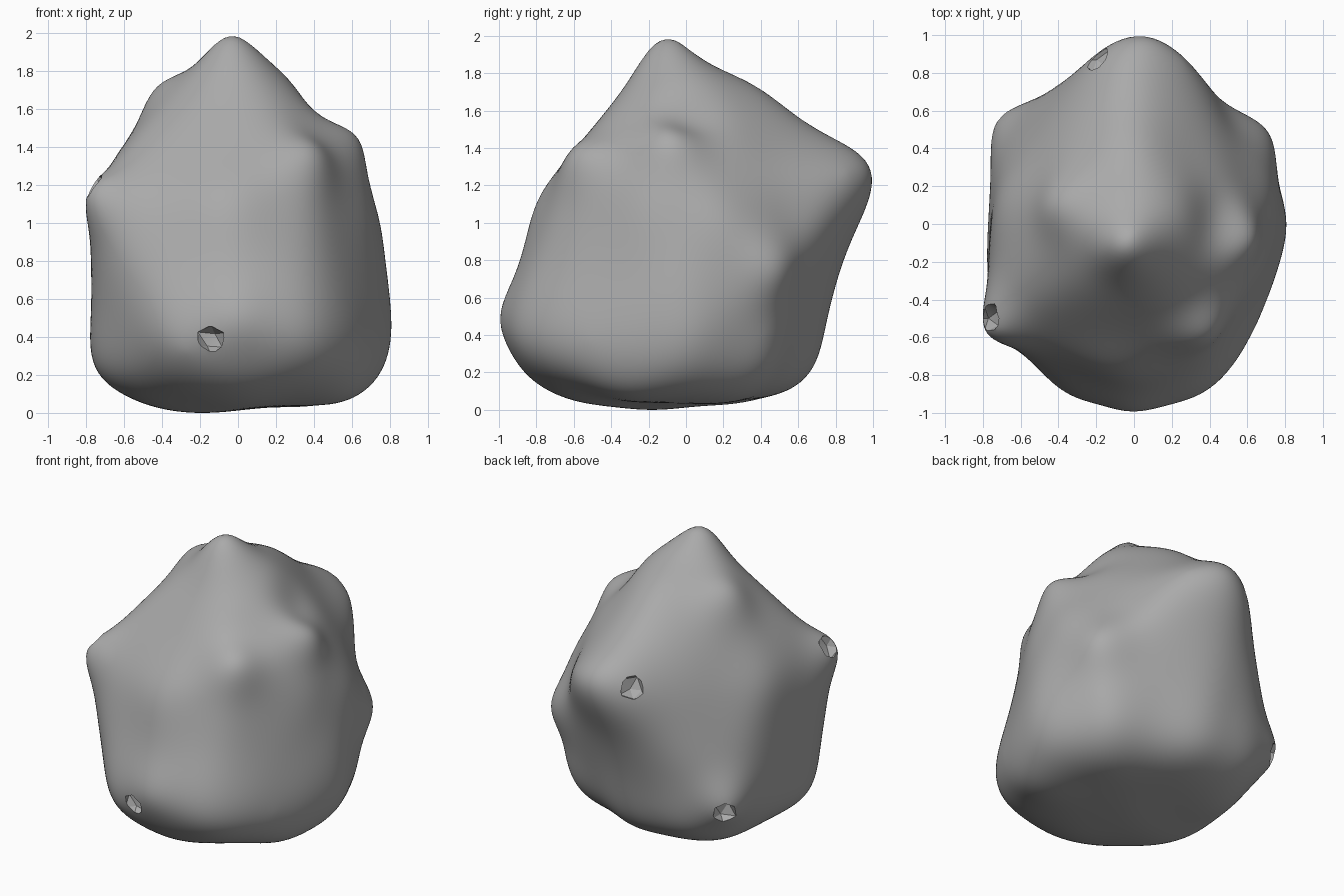
import bpy, bmesh, math, random
from mathutils import Vector
from mathutils.bvhtree import BVHTree

old = bpy.data.objects.get("Cube")
if old:
    bpy.data.objects.remove(old)
random.seed(4)

# Stone colour
stone = bpy.data.materials.new("stone grey")
stone.use_nodes = True
grey = (0.4, 0.4, 0.4, 1)
stone.diffuse_color = grey
stone.node_tree.nodes["Principled BSDF"].inputs["Base Color"].default_value = grey

# Outer corners of the boulder
corners = [Vector(p) for p in (
    (-.04, -.14, 1.99), (-.43, .12, 1.72), (.62, -.08, 1.47), (.4, -.6, 1.38),
    (-.79, -.57, 1.15), (0, 1, 1.25), (.71, .5, .75), (-.74, .54, .42),
    (0, -1, .5), (.8, .05, .38))]
# Rounded flanks, base edge and back ridge
flanks = [Vector(p) for p in (
    (.24, .05, 1.79), (.15, .95, 1.25), (.32, .82, 1.22), (-.12, .97, 1.25),
    (-.36, .69, 1.2), (0, .4, 1.73), (0, .9, 1.41), (-.05, -.8, 1.12),
    (.35, -.91, .45), (-.35, -.91, .42), (.56, -.7, .4), (.72, -.35, .38),
    (-.75, -.3, .25), (-.62, -.6, .45), (-.75, .15, .35), (-.72, .1, 1.15),
    (.74, .2, 1.0), (.69, -.2, 1.1), (.56, .43, .22), (0, .68, .25),
    (-.45, .63, .22), (.45, .25, .05), (.6, -.3, .08), (0, -.6, .05),
    (-.2, -.2, 0), (-.45, -.3, .04), (-.5, .3, .05), (0, .55, .1),
    (-.02, -.87, .2), (.35, -.78, .19), (-.38, -.74, .19), (.62, -.5, .2),
    (.76, 0, .21), (-.7, 0, .17), (-.58, -.55, .2), (-.75, -.48, .75),
    (.8, -.05, .6))]

hull = bmesh.new()
for p in corners + flanks:
    hull.verts.new(p)
bmesh.ops.convex_hull(hull, input=hull.verts)
bmesh.ops.triangulate(hull, faces=hull.faces)
tree = BVHTree.FromBMesh(hull)

# Project a dense ball onto the hull, then soften it
centre = Vector((0, -.05, .8))
bm = bmesh.new()
bmesh.ops.create_icosphere(bm, subdivisions=6, radius=1)
for v in bm.verts:
    d = v.co.normalized()
    v.co = tree.ray_cast(centre + d * 4, -d)[0]


def soften(rounds):
    for _ in range(rounds):
        bmesh.ops.smooth_vert(bm, verts=bm.verts, factor=.7,
                              use_axis_x=True, use_axis_y=True, use_axis_z=True)


def pull(target, radius):
    """Draw the nearby surface out (or in) to a target point."""
    d = (target - centre).normalized()
    near = min(bm.verts, key=lambda v: (v.co - centre).angle(d))
    shift, origin = target - near.co, near.co.copy()
    for v in bm.verts:
        v.co += shift * math.exp(-((v.co - origin).length / radius) ** 2)


# Restore the softened flanks, press in the hollows, sharpen the corners
soften(24)
for p in flanks:
    pull(p, .25)
soften(8)
hollows = ((.42, 0, 1.52), (.46, .28, 1.42), (.36, -.4, 1.47), (.56, -.4, 1.2),
           (.5, .58, 1.02), (-.56, -.05, 1.47))
for p in hollows:
    pull(Vector(p), .17)
for p in corners:
    pull(p, .17)
soften(4)

# Stand the boulder on the ground
base = min(v.co.z for v in bm.verts)
bmesh.ops.translate(bm, verts=bm.verts, vec=(0, 0, -base))

mesh = bpy.data.meshes.new("boulder")
surface = BVHTree.FromBMesh(bm)
bm.to_mesh(mesh)
mesh.materials.append(stone)
boulder = bpy.data.objects.new("boulder", mesh)
bpy.context.collection.objects.link(boulder)
bpy.context.view_layer.objects.active = boulder
boulder.select_set(True)

# Small jagged pits chipped into the surface
for p in ((-.15, -1, .37), (-.23, .9, 1.28), (-.8, -.5, 1.22), (-.71, .58, .4)):
    spot = surface.find_nearest(Vector(p))[0]
    chip = bmesh.new()
    bmesh.ops.create_icosphere(chip, subdivisions=1, radius=.09)
    for v in chip.verts:
        v.co = v.co * random.uniform(.75, 1.15) + spot
    chip_mesh = bpy.data.meshes.new("pit_cutter")
    chip.to_mesh(chip_mesh)
    chip_mesh.materials.append(stone)
    cutter = bpy.data.objects.new("pit_cutter", chip_mesh)
    cutter.hide_render = True
    bpy.context.collection.objects.link(cutter)
    cut = boulder.modifiers.new("pit", 'BOOLEAN')
    cut.operation, cut.object, cut.solver = 'DIFFERENCE', cutter, 'EXACT'
    bpy.ops.object.modifier_apply(modifier=cut.name)
    bpy.data.objects.remove(cutter)

bpy.ops.object.shade_smooth_by_angle(angle=math.radians(25))
